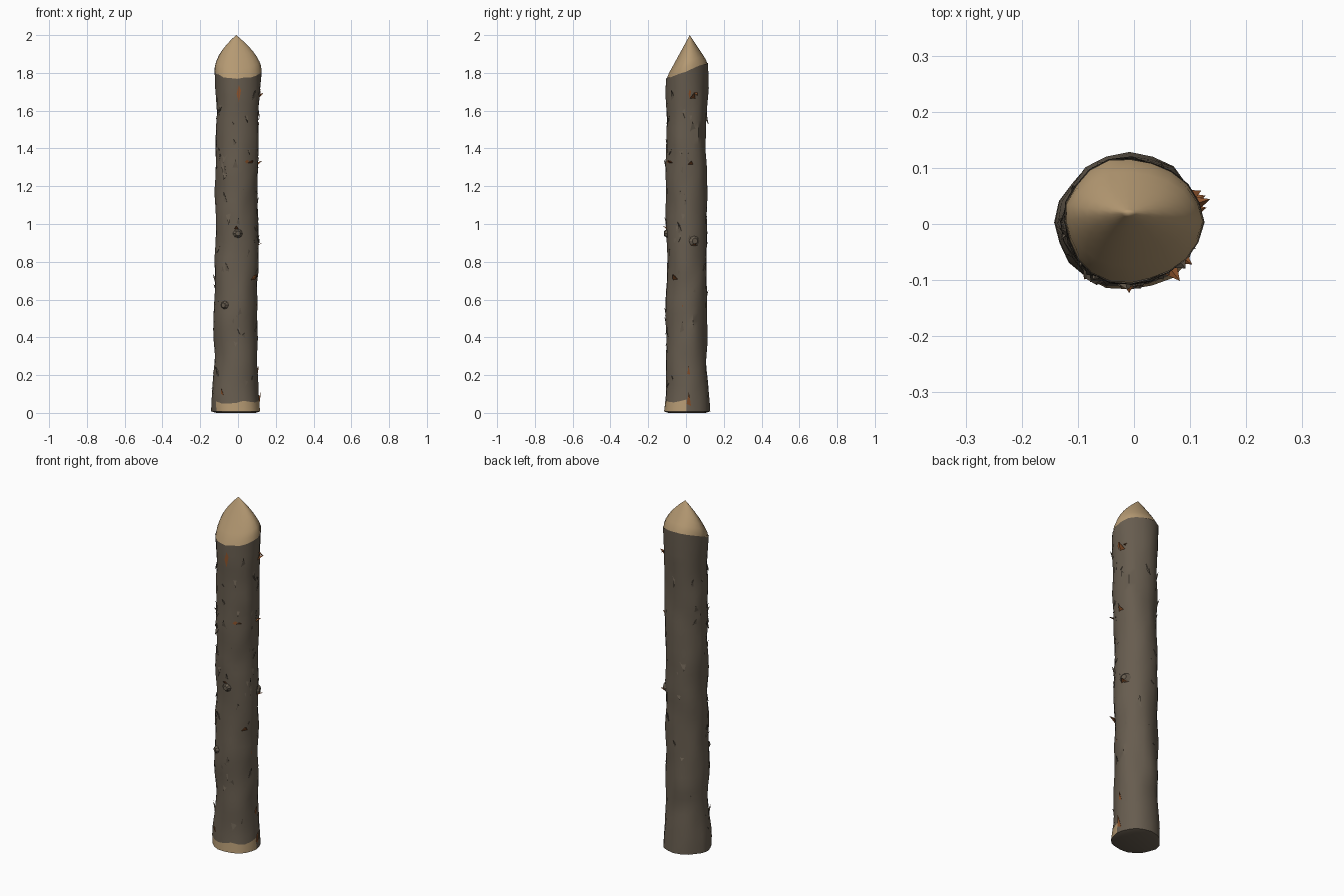
import bpy, bmesh, math, random
from mathutils import Vector, noise

random.seed(7)
cube = bpy.data.objects.get("Cube")
if cube:
    bpy.data.objects.remove(cube, do_unlink=True)

SIDES = 20
TIP = Vector((-0.01, 0.02, 2.0))


def material(name, rgb):
    m = bpy.data.materials.new(name)
    m.use_nodes = True
    m.diffuse_color = (*rgb, 1)
    bsdf = next(n for n in m.node_tree.nodes if n.type == 'BSDF_PRINCIPLED')
    bsdf.inputs["Base Color"].default_value = (*rgb, 1)
    return m


bark = material("bark", (0.135, 0.108, 0.078))
wood = material("cut wood", (0.46, 0.32, 0.17))
splint = material("splinter wood", (0.26, 0.085, 0.025))


def make_object(name, bm, mats, smooth=None):
    bmesh.ops.recalc_face_normals(bm, faces=bm.faces)
    mesh = bpy.data.meshes.new(name)
    bm.to_mesh(mesh)
    bm.free()
    for m in mats:
        mesh.materials.append(m)
    ob = bpy.data.objects.new(name, mesh)
    bpy.context.collection.objects.link(ob)
    if smooth:
        bpy.ops.object.select_all(action='DESELECT')
        bpy.context.view_layer.objects.active = ob
        ob.select_set(True)
        bpy.ops.object.shade_smooth_by_angle(angle=math.radians(smooth))
    return ob


def surface(a, z):
    """Point on the lumpy bark at angle a and height z."""
    foot = 0.017 * max(0, 1 - z / 0.28) ** 1.3
    head = 0.007 * max(0, (z - 1.6) / 0.2)
    d = Vector((math.cos(a), math.sin(a), 0))
    bump = 0.011 * noise.noise(Vector((d.x * 1.5, d.y * 1.5, z * 5)))
    bump += 0.005 * noise.noise(Vector((d.x * 4, d.y * 4, z * 9 + 5)))
    r = foot + head + bump
    lean = -0.008 - 0.004 * math.sin(z * 3)
    return Vector((lean + d.x * (0.114 + r), 0.003 + d.y * (0.107 + r * 0.8), z))


def cut_height(a):
    return 1.812 + 0.042 * math.sin(a)


angles = [2 * math.pi * i / SIDES for i in range(SIDES)]


def bridge(bm, lower, upper, rule):
    for i in range(SIDES):
        j = (i + 1) % SIDES
        f = bm.faces.new((lower[i], lower[j], upper[j], upper[i]))
        f.material_index = rule((angles[i] + math.pi / SIDES) % (2 * math.pi))


# Trunk with a hewn patch at the front of the foot
bm = bmesh.new()
heights = [0.008, 0.06] + [0.06 + 0.0425 * k for k in range(1, 40)]
rings = []
for z in heights:
    jag = 0.012 if z == 0.06 else 0
    rings.append([bm.verts.new(surface(a, z + random.uniform(-jag, jag))) for a in angles])
rings.append([bm.verts.new(surface(a, cut_height(a) + random.uniform(-.006, .006)))
              for a in angles])
for k in range(len(rings) - 1):
    bridge(bm, rings[k], rings[k + 1],
           lambda a, k=k: 1 if k == 0 and 3.9 < a < 6.2 else 0)
foot = [bm.verts.new((v.co.x * 0.8, v.co.y * 0.8, 0)) for v in rings[0]]
bridge(bm, foot, rings[0], lambda a: 0)
bm.faces.new(foot)
make_object("trunk", bm, [bark, wood], 35)

# Hewn tip: bulges sideways, runs straight front to back
bm = bmesh.new()
rings = []
for t in (0, 0.12, 0.25, 0.4, 0.55, 0.7, 0.83, 0.94):
    ring = []
    for a in angles:
        p = surface(a, cut_height(a))
        if t == 0:
            p.x, p.y, p.z = p.x * 0.985, p.y * 0.985, p.z - 0.008
        q = p.lerp(TIP, t)
        q.x = TIP.x + (p.x - TIP.x) * (1 - t ** 1.75)
        ring.append(bm.verts.new(q))
    rings.append(ring)
for k in range(len(rings) - 1):
    bridge(bm, rings[k], rings[k + 1], lambda a: 0)
peak = bm.verts.new(TIP)
for i in range(SIDES):
    bm.faces.new((rings[-1][i], rings[-1][(i + 1) % SIDES], peak))
make_object("sharpened_tip", bm, [wood], 40)


def flake(bm, a, z, width, length, lift, tilt=0.0):
    """Thin pointed chip rooted in the bark with its end lifted outward."""
    out = Vector((math.cos(a), math.sin(a), 0))
    side = Vector((-out.y, out.x, 0))
    up = Vector((0, 0, 1))
    c = surface(a, z) - out * 0.006
    root = [c - side * width, c + side * width, c + up * length * 0.55 - out * 0.004]
    end = c + up * length + out * (lift + 0.006) + side * tilt
    vs = [bm.verts.new(p) for p in root + [end]]
    for tri in ((0, 1, 2), (0, 1, 3), (1, 2, 3), (2, 0, 3)):
        bm.faces.new([vs[i] for i in tri])


# Loose bark flakes, fewer at the back
bm = bmesh.new()
for k in range(75):
    a = random.uniform(-math.pi, 0.5) if k % 6 else random.uniform(0.5, math.pi)
    flake(bm, a, random.uniform(0.12, 1.68), random.uniform(0.008, 0.024),
          random.choice((-1, 1, 1)) * random.uniform(0.03, 0.08),
          random.uniform(0.002, 0.012), random.uniform(-0.02, 0.02))
make_object("bark_flakes", bm, [bark])

# Broken twig splinters: angle, height, width, length, lift
bm = bmesh.new()
for a, z, w, l, lift in (
        (0.3, 1.66, 0.018, 0.035, 0.032), (0.45, 1.70, 0.014, -0.02, 0.02),
        (0.2, 1.31, 0.018, 0.025, 0.026), (-0.9, 1.32, 0.018, 0.018, 0.028),
        (0.35, 0.885, 0.02, 0.012, 0.03), (-0.6, 0.70, 0.02, 0.035, 0.028),
        (-1.57, 0.97, 0.014, 0.02, 0.018), (-2.1, 0.56, 0.012, 0.02, 0.012),
        (-2.2, 0.08, 0.012, 0.05, 0.006), (0.1, 0.02, 0.016, 0.09, 0.008),
        (0.1, 0.19, 0.01, 0.06, 0.004), (-0.2, 0.52, 0.008, 0.06, 0.004)):
    flake(bm, a, z, w, l, lift)
make_object("splinters", bm, [splint])


# Bare slivers where bark has peeled
bm = bmesh.new()
for a, z, w, h in ((-1.5, 1.69, 0.1, 0.045), (0.15, 1.69, 0.06, 0.025),
                   (-1.1, 1.33, 0.12, 0.01), (0.4, 0.9, 0.15, 0.016)):
    pts = [(a - w, z), (a, z - h), (a + w, z + h * 0.4), (a, z + h)]
    bm.faces.new([bm.verts.new(surface(p, q) + Vector((math.cos(p), math.sin(p), 0)) * 0.004)
                  for p, q in pts])
make_object("peeled_slivers", bm, [splint])


# Knot collars around the twig stubs
def collar(name, a, z, r):
    bm = bmesh.new()
    out = Vector((math.cos(a), math.sin(a), 0))
    turn = out.to_track_quat('Z', 'Y').to_matrix().to_4x4()
    turn.translation = surface(a, z) + out * 0.002
    bmesh.ops.create_cone(bm, segments=8, cap_ends=True, radius1=r * 1.5,
                          radius2=r * 0.7, depth=0.018, matrix=turn)
    make_object(name, bm, [bark], 30)


for n, (a, z, r) in enumerate(((0.38, 0.91, 0.022), (-2.1, 0.57, 0.018), (-1.5, 0.95, 0.018))):
    collar(f"knot_{n + 1}", a, z, r)
